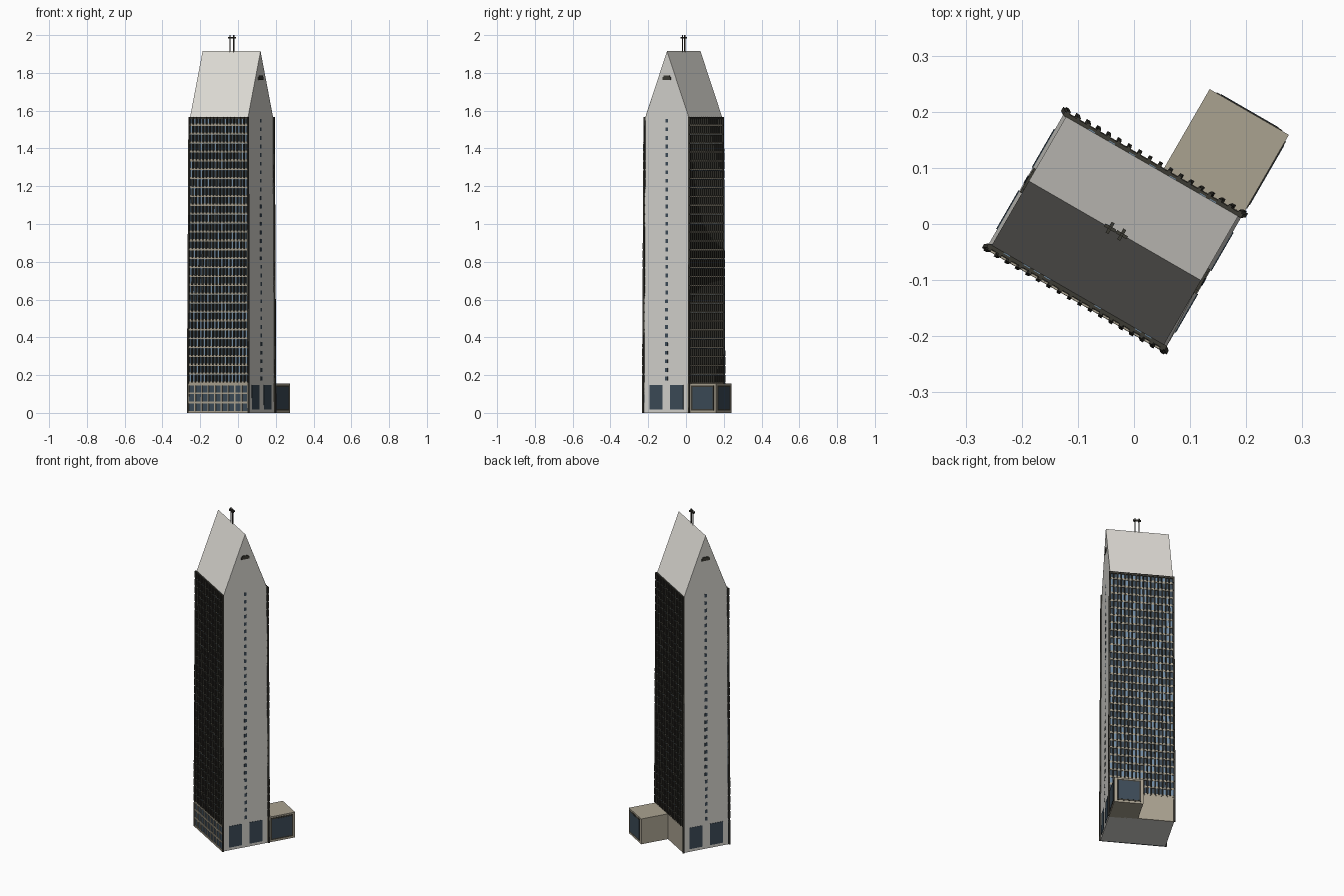
import bpy, bmesh, math, random

if "Cube" in bpy.data.objects:
    bpy.data.objects.remove(bpy.data.objects["Cube"])

random.seed(4)
ANGLE, CENTER = math.radians(-30), (-0.034, -0.012, 0)
L, D = 0.183, 0.136            # half length and half depth of the tower
BASE, EAVE, RIDGE = 0.155, 1.567, 1.915
FLOORS, BAYS = 30, 17
FH = (EAVE - BASE) / FLOORS
BW = 2 * L / BAYS


def material(name, rgb):
    m = bpy.data.materials.new(name)
    m.diffuse_color = (*rgb, 1)
    m.use_nodes = True
    m.node_tree.nodes["Principled BSDF"].inputs["Base Color"].default_value = m.diffuse_color
    return m


WALL = material("pale_wall", (0.66, 0.65, 0.61))
ROOF = material("roof_white", (0.76, 0.74, 0.69))
STONE = material("beige_stone", (0.40, 0.36, 0.28))
DARK = material("dark_bronze", (0.045, 0.043, 0.034))
GLASS = material("dark_glass", (0.045, 0.07, 0.095))
SKY = material("light_glass", (0.17, 0.27, 0.38))


def finish(name, bm, mat, taper=True):
    if taper:
        for v in bm.verts:
            k = 1 - 0.035 * min(v.co.z, EAVE) / EAVE
            v.co.x *= k
            v.co.y *= k
    bmesh.ops.recalc_face_normals(bm, faces=bm.faces)
    me = bpy.data.meshes.new(name)
    bm.to_mesh(me)
    bm.free()
    me.materials.append(mat)
    ob = bpy.data.objects.new(name, me)
    ob.location, ob.rotation_euler = CENTER, (0, 0, ANGLE)
    bpy.context.collection.objects.link(ob)
    return ob


def boxes(name, items, mat, taper=True):
    """Each item is (u0, u1, v0, v1, z0, z1) along the tower axes."""
    bm = bmesh.new()
    for u0, u1, v0, v1, z0, z1 in items:
        vs = bmesh.ops.create_cube(bm, size=1)["verts"]
        for v in vs:
            v.co.x = (u0 + u1) / 2 + v.co.x * (u1 - u0)
            v.co.y = (v0 + v1) / 2 + v.co.y * (v1 - v0)
            v.co.z = (z0 + z1) / 2 + v.co.z * (z1 - z0)
    return finish(name, bm, mat, taper)


def extrude_profile(name, pts, u0, u1, mat):
    """Extrude a (v, z) outline along the long axis."""
    bm = bmesh.new()
    a = [bm.verts.new((u0, v, z)) for v, z in pts]
    b = [bm.verts.new((u1, v, z)) for v, z in pts]
    bm.faces.new(a)
    bm.faces.new(b[::-1])
    for i in range(len(pts)):
        j = (i + 1) % len(pts)
        bm.faces.new((a[i], a[j], b[j], b[i]))
    return finish(name, bm, mat)


# tower body with gabled ends, and the two sloped roof slabs
extrude_profile("tower_body", [(-D, 0), (D, 0), (D, EAVE), (0, RIDGE - 0.004), (-D, EAVE)], -L, L, WALL)
extrude_profile("roof", [(-D - 0.001, EAVE), (0, RIDGE - 0.006), (D + 0.001, EAVE), (0, RIDGE)],
                -L - 0.0005, L + 0.0005, ROOF)


def side(s, inner, outer):
    """v range from the wall plane outward on side s."""
    return (D + inner, D + outer) if s > 0 else (-D - outer, -D - inner)


# long facades: glass sheet, bright panes, floor spandrels, fins per floor
sheets, panes, spandrels, fins, posts = [], [], [], [], []
for s in (-1, 1):
    sheets.append((-L, L, *side(s, -0.002, 0.002), BASE, EAVE - 0.004))
    for f in range(FLOORS):
        z = BASE + f * FH
        spandrels.append((-L, L, *side(s, -0.001, 0.005), z, z + FH * 0.24))
        for b in range(BAYS + 1):
            u = -L + b * BW
            fins.append((u - 0.0035, u + 0.0035, *side(s, 0, 0.012), z + FH * 0.12, z + FH * 0.97))
            if b < BAYS and random.random() < 0.3:
                panes.append((u + 0.004, u + BW - 0.004, *side(s, 0, 0.003), z + FH * 0.24, z + FH))
    for e in (-1, 1):
        a, b = sorted((e * 0.180, e * 0.190))
        posts.append((a, b, *side(s, 0.001, 0.009), 0, EAVE))
boxes("facade_glass", sheets, GLASS)
boxes("facade_light_panes", panes, SKY)
boxes("floor_spandrels", spandrels, STONE)
boxes("facade_fins", fins, DARK)
boxes("corner_posts", posts, DARK)
boxes("eave_trim", [(-L, L, *side(s, -0.001, 0.008), EAVE - 0.012, EAVE) for s in (-1, 1)], DARK)

# lobby: glazed grid on the front, plain stone at the back
boxes("lobby_glass", [(-L, L, *side(-1, -0.002, 0.003), 0, BASE)], GLASS)
grid = [(-L, L, *side(-1, 0, 0.008), z, z + 0.009) for z in (0, 0.05, 0.1, 0.146)]
for i in range(10):
    u = -L + i * 2 * L / 9
    grid.append((max(u - 0.004, -L), min(u + 0.004, L), *side(-1, 0, 0.008), 0, BASE))
boxes("lobby_mullions", grid, STONE)
boxes("lobby_back_wall", [(-L, L, *side(1, -0.001, 0.004), 0, BASE)], STONE)

# end walls: tall lobby windows, window column, gable vent
tall, dots, vents = [], [], []
for e in (-1, 1):
    def end(d0, d1):
        return sorted((e * (L + d0), e * (L + d1)))
    for a, b in ((-0.103, -0.024), (0.024, 0.103)):
        tall.append((*end(-0.002, 0.002), a, b, 0.017, 0.147))
    for f in range(FLOORS + 1):
        z = 0.172 + f * 0.0455
        dots.append((*end(-0.002, 0.0015), -0.008, 0.008, z, z + 0.02))
    vents.append((*end(-0.002, 0.005), -0.019, 0.019, 1.777, 1.785))
    vents.append((*end(-0.002, 0.005), -0.026, 0.026, 1.763, 1.777))
boxes("end_lobby_windows", tall, GLASS)
boxes("end_window_column", dots, GLASS)
boxes("gable_vents", vents, DARK)

# low annex behind the tower with a window on two faces
boxes("annex", [(0.02, 0.183, 0.13, 0.303, 0, BASE)], STONE, False)
boxes("annex_window_frames", [(0.181, 0.1845, 0.152, 0.290, 0.012, 0.146),
                              (0.034, 0.169, 0.301, 0.3045, 0.012, 0.146)], DARK, False)
boxes("annex_windows", [(0.181, 0.1855, 0.160, 0.282, 0.02, 0.138),
                        (0.042, 0.161, 0.301, 0.3055, 0.02, 0.138)], GLASS, False)

# twin masts with small cross heads on the ridge
masts = []
for u in (-0.010, 0.014):
    masts.append((u - 0.0025, u + 0.0025, -0.0025, 0.0025, 1.905, 2.0))
    masts.append((u - 0.011, u + 0.011, -0.003, 0.003, 1.981, 1.991))
    masts.append((u - 0.003, u + 0.003, -0.011, 0.011, 1.981, 1.991))
boxes("roof_masts", masts, DARK, False)
